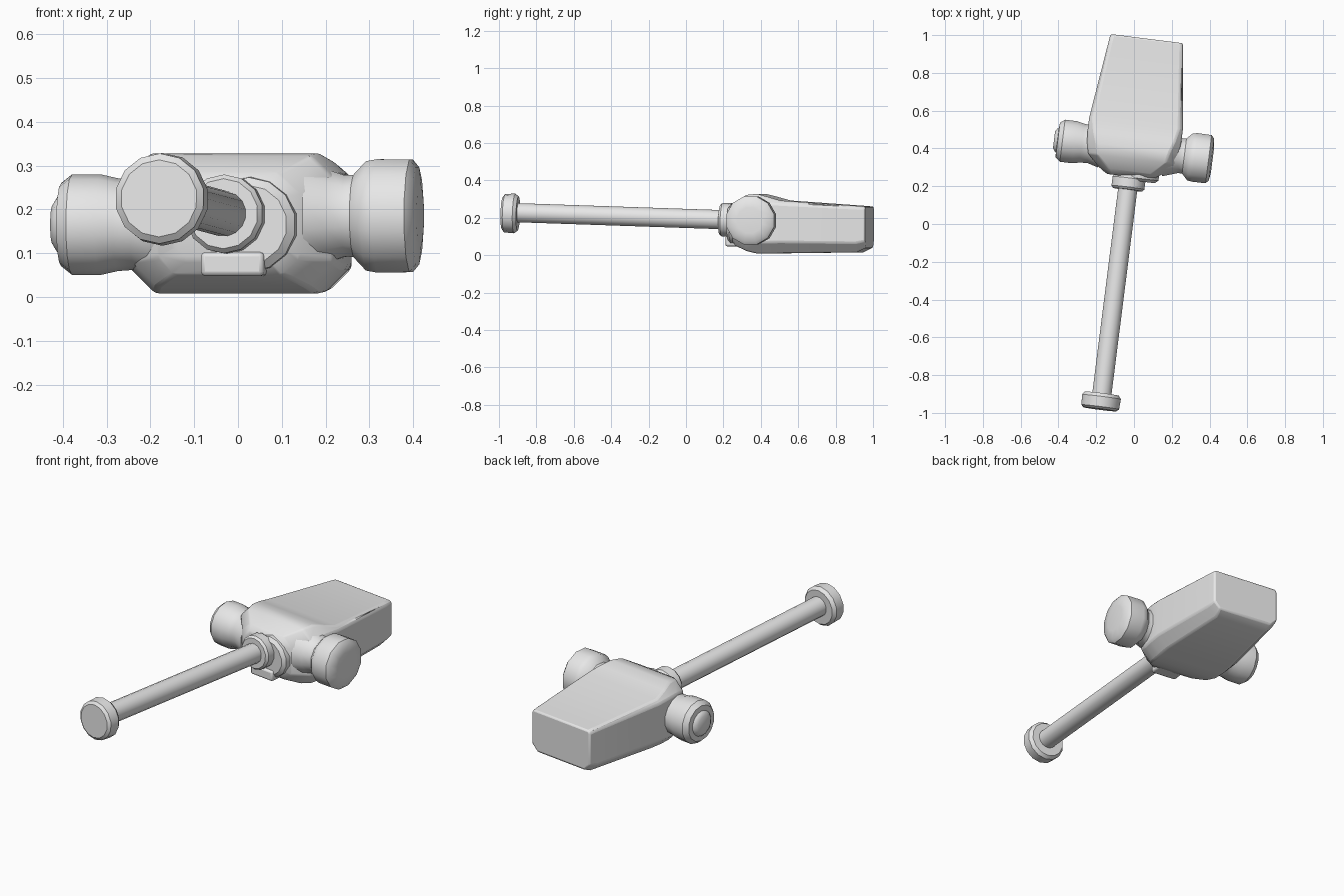
import bpy, bmesh, math
from mathutils import Vector, Matrix

if "Cube" in bpy.data.objects:
    bpy.data.objects.remove(bpy.data.objects["Cube"])

grey = bpy.data.materials.new("plain_grey")
grey.diffuse_color = (0.8, 0.8, 0.8, 1)
grey.use_nodes = True
grey.node_tree.nodes["Principled BSDF"].inputs["Base Color"].default_value = grey.diffuse_color

# Everything is built along a straight axis, then turned as a whole
TURN = Matrix.Rotation(math.radians(-7.2), 4, 'Z') @ Matrix.Translation((-0.056, 0, 0))


def finish(name, bm, bevel=0.0, angle=35):
    bmesh.ops.recalc_face_normals(bm, faces=bm.faces)
    bm.transform(TURN)
    me = bpy.data.meshes.new(name)
    bm.to_mesh(me)
    bm.free()
    me.materials.append(grey)
    ob = bpy.data.objects.new(name, me)
    bpy.context.collection.objects.link(ob)
    if bevel:
        mod = ob.modifiers.new("soft_edges", 'BEVEL')
        mod.width = bevel
        mod.segments = 2
        mod.limit_method = 'ANGLE'
        mod.angle_limit = math.radians(32)
    bpy.ops.object.select_all(action='DESELECT')
    bpy.context.view_layer.objects.active = ob
    ob.select_set(True)
    bpy.ops.object.shade_smooth_by_angle(angle=math.radians(angle))
    return ob


def loft(bm, rings):
    rings = [[bm.verts.new(p) for p in ring] for ring in rings]
    for a, b in zip(rings, rings[1:]):
        for i in range(len(a)):
            j = (i + 1) % len(a)
            bm.faces.new((a[i], a[j], b[j], b[i]))
    bm.faces.new(rings[0][::-1])
    bm.faces.new(rings[-1])


def turned(name, start, direction, profile, sides=14, bevel=0.0, angle=35):
    """Round part: profile lists (distance along the axis, radius)."""
    rot = Vector(direction).to_track_quat('Z', 'Y')
    rings = []
    for d, r in profile:
        rings.append([Vector(start) + rot @ Vector((
            r * math.cos(2 * math.pi * (i + .5) / sides),
            r * math.sin(2 * math.pi * (i + .5) / sides), d)) for i in range(sides)])
    bm = bmesh.new()
    loft(bm, rings)
    return finish(name, bm, bevel, angle)


# Head: stations of (along, half width, bottom, top, top chamfer, bottom chamfer)
stations = [
    (0.245, 0.12, 0.085, 0.255, 0.03, 0.03),
    (0.275, 0.165, 0.05, 0.285, 0.05, 0.04),
    (0.34, 0.232, 0.022, 0.322, 0.05, 0.06),
    (0.40, 0.245, 0.008, 0.328, 0.05, 0.06),
    (0.46, 0.25, 0.008, 0.312, 0.035, 0.06),
    (0.53, 0.25, 0.010, 0.292, 0.02, 0.06),
    (0.93, 0.20, 0.015, 0.264, 0.012, 0.05),
    (0.982, 0.193, 0.04, 0.260, 0.012, 0.035),
]
rings = []
for u, w, zb, zt, c, b in stations:
    half = [(w - b, zb), (w, zb + b), (w, zt - c), (w - c, zt)]
    pts = half + [(-x, z) for x, z in reversed(half)]
    rings.append([(x, u, z) for x, z in pts])
bm = bmesh.new()
loft(bm, rings)
finish("head", bm, 0.012, 40)

# Shaft, sloping gently down towards the head
slope = (0, 1.10, -0.037)
turned("shaft", (0, -0.95, 0.228), slope, [(0, 0.052), (1.22, 0.052)], 16)
turned("end_knob", (0, -0.996, 0.225), slope,
       [(0, 0.088), (0.012, 0.103), (0.066, 0.106), (0.084, 0.092), (0.084, 0.05)], 14)

# Collars where the shaft meets the head
turned("collar", (0, 0.176, 0.19), slope,
       [(0, 0.06), (0, 0.08), (0.012, 0.09), (0.06, 0.09), (0.08, 0.075), (0.12, 0.075)], 14)
turned("rear_collar", (0.05, 0.228, 0.165), (0, 1, 0),
       [(0, 0.09), (0.015, 0.108), (0.08, 0.112)], 14)

# Small block beneath the collar
bm = bmesh.new()
bmesh.ops.create_cube(bm, size=1, matrix=Matrix.Translation((0.015, 0.265, 0.075))
                      @ Matrix.Diagonal((0.145, 0.1, 0.055, 1)))
finish("collar_block", bm, 0.01)

# Side knobs: one waisted with a flat face, one straight with a small cap
turned("right_knob", (0.17, 0.39, 0.185), (1, 0.0, 0),
       [(0, 0.125), (0.05, 0.108), (0.085, 0.096), (0.105, 0.097), (0.135, 0.129),
        (0.16, 0.134), (0.235, 0.133), (0.25, 0.115), (0.256, 0.07)], 12)
turned("left_knob", (-0.17, 0.39, 0.165), (-1, 0, 0),
       [(0, 0.12), (0.06, 0.103), (0.10, 0.106), (0.14, 0.115), (0.205, 0.115),
        (0.23, 0.095), (0.232, 0.068), (0.24, 0.062), (0.25, 0.045)], 14)
